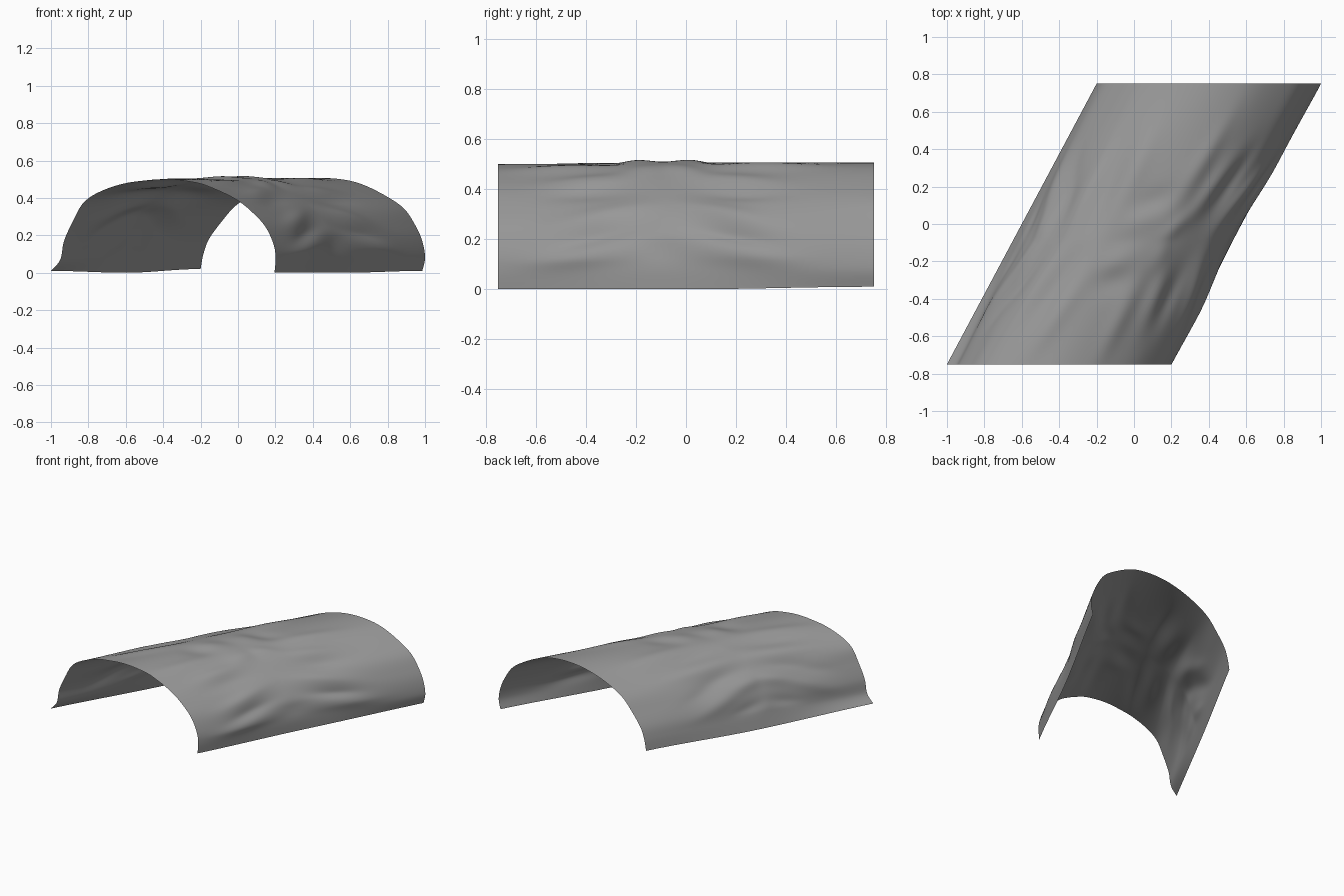
import bpy, math
from mathutils import Vector

if "Cube" in bpy.data.objects:
    bpy.data.objects.remove(bpy.data.objects["Cube"])

# Cross-sections (offset from slanted axis, height): front, middle, rear
FRONT = [(-.6, .01), (-.55, .07), (-.53, .17), (-.48, .28), (-.42, .38), (-.3, .45),
         (-.15, .485), (0, .50), (.15, .485), (.28, .445), (.4, .385), (.49, .31),
         (.55, .24), (.59, .15), (.6, .07), (.595, 0)]
MIDDLE = [(-.6, 0), (-.575, .09), (-.55, .18), (-.49, .28), (-.41, .37), (-.3, .445),
          (-.15, .495), (0, .505), (.15, .50), (.28, .45), (.4, .375), (.475, .315),
          (.535, .24), (.565, .17), (.575, .08), (.575, 0)]
REAR = [(-.6, .02), (-.585, .1), (-.555, .18), (-.49, .27), (-.41, .36), (-.3, .425),
        (-.15, .48), (0, .505), (.15, .50), (.27, .47), (.4, .405), (.49, .34),
        (.55, .25), (.585, .17), (.6, .08), (.585, .01)]

# Wrinkles, mirrored about the fold centre:
# profile position, y from centre, drift along y, half length, half width, height
WRINKLES = [
    (11.3, .27, 3.0, .17, .5, .016), (12.4, .27, 3.0, .17, .45, -.014),
    (13.4, .36, 1.0, .20, .6, .016), (13.1, 0, 0, .12, .6, -.008),
    (9.3, .30, 1.2, .16, .35, .014), (10.0, .30, 1.2, .16, .4, -.012),
    (8.3, .42, .5, .20, .4, .012), (7.3, .21, 1.5, .08, .6, -.012),
    (7.1, .12, 0, .09, .6, .014), (8.6, .08, 2.0, .09, .4, .012),
    (6.0, .40, -.8, .22, .4, .012), (5.4, .25, -.8, .22, .35, -.012),
    (4.6, .25, -.8, .25, .35, .012), (3.9, .2, -1.0, .2, .35, -.010),
    (3.2, .07, -1.5, .12, .4, .016), (2.5, .27, -3.0, .15, .45, .016),
    (1.8, .10, -2.0, .12, .45, -.014), (3.4, .32, -3.0, .15, .4, -.012),
]
CENTRE = -.09
NS, NY = 110, 130


def spline(pts, t):
    """Smooth curve through the section points."""
    i = min(int(t), len(pts) - 2)
    f = t - i
    p = [Vector(pts[max(0, min(len(pts) - 1, k))]) for k in range(i - 1, i + 3)]
    return p[1] + .5 * f * (p[2] - p[0] + f * (2 * p[0] - 5 * p[1] + 4 * p[2] - p[3]
                            + f * (3 * (p[1] - p[2]) + p[3] - p[0])))


def section(t, y):
    """Blend the three sections along the length."""
    k = min(1, abs(y) / .75)
    k = k * k * (3 - 2 * k)
    return spline(MIDDLE, t).lerp(spline(FRONT if y < 0 else REAR, t), k)


def wrinkle(t, y):
    """Total height of all folds at a point."""
    total, m = 0, math.sqrt((y - CENTRE) ** 2 + .0004)
    for s, yc, drift, length, width, height in WRINKLES:
        d = m - yc
        total += height * math.exp(-(d / length) ** 2 - ((t - s - drift * d) / width) ** 2)
    return total * min(1, t / 1.5, (15 - t) / 1.5)


# Draped cloth arch
verts, faces = [], []
for j in range(NY + 1):
    y = -.75 + 1.5 * j / NY
    for i in range(NS + 1):
        t = 15 * i / NS
        p = section(t, y)
        tan = (section(min(15, t + .1), y) - section(max(0, t - .1), y)).normalized()
        p += Vector((-tan.y, tan.x)) * wrinkle(t, y)
        verts.append((p.x + y * .8 / 1.5, y, max(0, p.y)))
for j in range(NY):
    for i in range(NS):
        a = j * (NS + 1) + i
        faces.append((a, a + 1, a + NS + 2, a + NS + 1))
mesh = bpy.data.meshes.new("draped_cloth")
mesh.from_pydata(verts, [], faces)
mesh.update()
mesh.shade_smooth()
# Outward facing normals
if mesh.polygons[NS // 2].normal.z < 0:
    mesh.flip_normals()
cloth = bpy.data.objects.new("draped_cloth", mesh)
bpy.context.collection.objects.link(cloth)

# Dark grey fabric
fabric = bpy.data.materials.new("grey_fabric")
fabric.diffuse_color = (.32, .32, .32, 1)
fabric.use_nodes = True
fabric.node_tree.nodes["Principled BSDF"].inputs["Base Color"].default_value = fabric.diffuse_color
mesh.materials.append(fabric)
